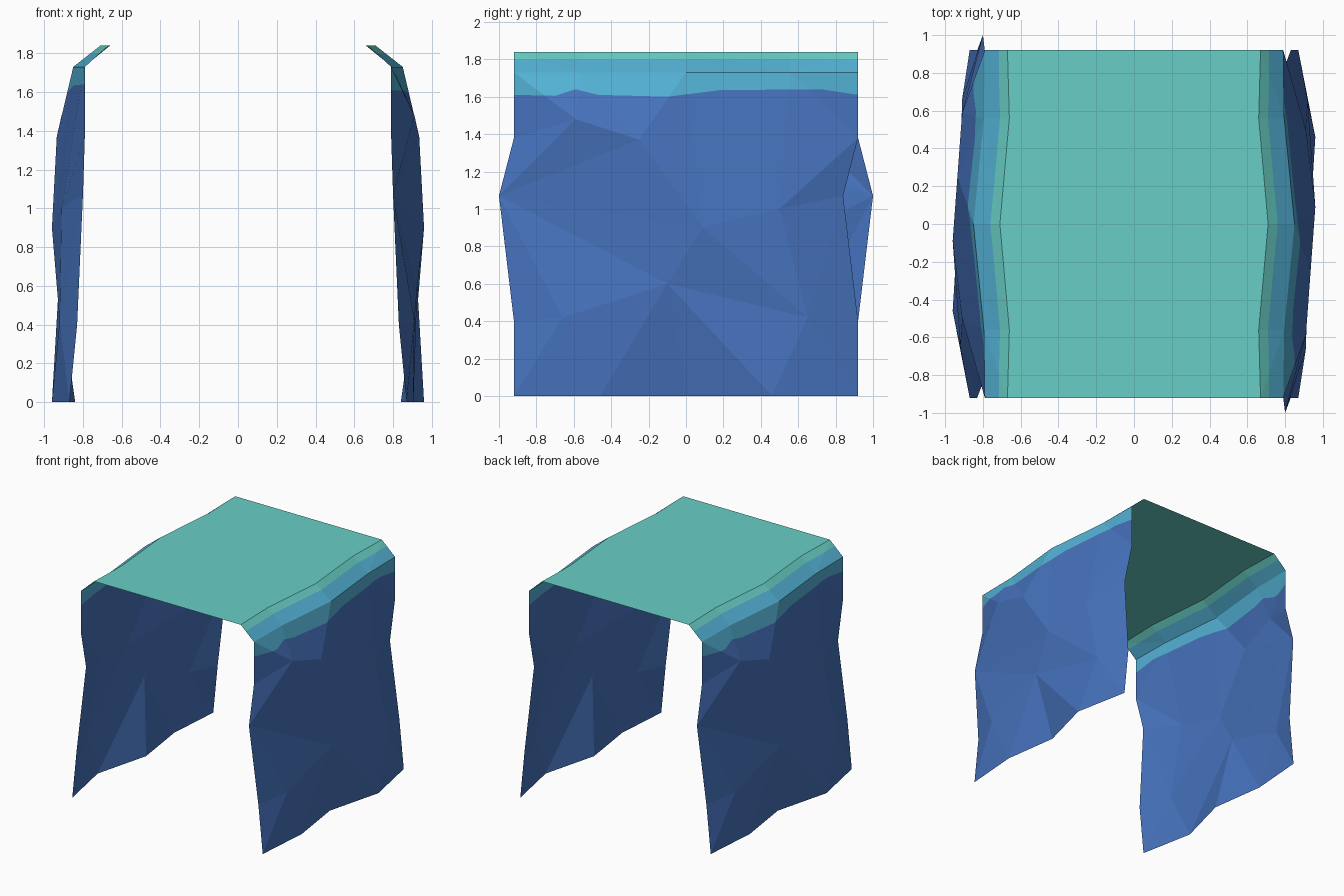
import bpy, bmesh, math
from mathutils import Vector, Matrix

if "Cube" in bpy.data.objects:
    bpy.data.objects.remove(bpy.data.objects["Cube"])


def material(name, srgb):
    m = bpy.data.materials.new(name)
    lin = [((c / 255 + 0.055) / 1.055) ** 2.4 for c in srgb]
    m.diffuse_color = (*lin, 1)
    m.use_nodes = True
    m.node_tree.nodes["Principled BSDF"].inputs["Base Color"].default_value = m.diffuse_color
    return m


MATS = [material("rock_blue", (70, 114, 188)),
        material("edge_light_blue", (83, 177, 213)),
        material("top_teal", (104, 207, 198))]

# Key points of one faceted cliff sheet (x, y, z)
LEDGE_Z, TOP_Z = 1.73, 1.84
P = {
    # front rim, back rim and foot
    "f0": (.87, -.92, 0), "f1": (.83, -.92, .40), "f2": (.80, -1, 1.07), "f3": (.79, -.92, 1.38),
    "b0": (.87, .92, 0), "b1": (.83, .92, .40), "b2": (.80, .84, 1.07), "b3": (.79, .92, 1.38),
    "g1": (.905, -.46, 0), "g2": (.84, 0, 0), "g3": (.96, .46, 0),
    # bulging rock points
    "p": (.96, .09, .90), "q": (.935, -.25, 1.37), "r": (.91, -.59, 1.48), "s": (.925, -.10, .60),
    "t": (.92, .65, .42), "u": (.91, -.66, .42), "v": (.91, .50, 1.0),
}
# Ledge row and top row run along the sheet
ROW_Y = (-.92, -.56, 0, .56, .92)
LEDGE_X = (.79, .795, .85, .795, .79)
TOP_X = (.67, .66, .71, .66, .67)
for i, y in enumerate(ROW_Y):
    P[f"l{i}"] = (LEDGE_X[i], y, LEDGE_Z)
    P[f"t{i}"] = (TOP_X[i], y, TOP_Z)

FACETS = [
    "f0 f1 u g1", "f1 f2 u", "f2 s u", "f2 p s", "u s g2 g1",          # lower front
    "f2 f3 r", "f2 r q", "f2 q p", "f3 l0 l1 r", "r l1 q", "q l1 l2",  # upper front
    "q l2 p", "p l2 v", "l2 l3 v", "v l3 b3", "l3 l4 b3", "v b3 b2",   # upper back
    "s p t", "p v t", "s t g3 g2", "v b2 t", "t b2 b1", "t b1 b0 g3",  # lower back
] + [f"l{i} t{i} t{i+1} l{i+1}" for i in range(4)]                     # sloped rim

# Lower border of the light blue band (y, z)
WAVE = [(-.92, 1.61), (-.70, 1.605), (-.59, 1.64), (-.47, 1.61), (-.1, 1.60),
        (.18, 1.635), (.72, 1.64), (.92, 1.61)]


def cut(bm, faces, co, no):
    geom = list({e for f in faces for part in (f.verts, f.edges) for e in part}) + list(faces)
    bmesh.ops.bisect_plane(bm, geom=geom, dist=1e-5, plane_co=co, plane_no=no)


def border(y):
    for (y0, z0), (y1, z1) in zip(WAVE, WAVE[1:]):
        if y <= y1:
            break
    return z0 + (z1 - z0) * (y - y0) / (y1 - y0)


def finish(bm, name):
    me = bpy.data.meshes.new(name)
    bm.to_mesh(me)
    bm.free()
    for m in MATS:
        me.materials.append(m)
    ob = bpy.data.objects.new(name, me)
    bpy.context.collection.objects.link(ob)
    return ob


def cliff_wall(name):
    bm = bmesh.new()
    v = {k: bm.verts.new(c) for k, c in P.items()}
    for f in FACETS:
        bm.faces.new([v[k] for k in f.split()])
    bmesh.ops.triangulate(bm, faces=bm.faces[:])
    # cut the colour borders into the facets
    cut(bm, bm.faces[:], (0, 0, 1.80), (0, 0, 1))
    for y, _ in WAVE[1:-1]:
        upper = [f for f in bm.faces if max(w.co.z for w in f.verts) > 1.5]
        cut(bm, upper, (0, y, 0), (0, 1, 0))
    for (y0, z0), (y1, z1) in zip(WAVE, WAVE[1:]):
        strip = [f for f in bm.faces if y0 < f.calc_center_median().y < y1
                 and 1.5 < max(w.co.z for w in f.verts) < 1.75]
        cut(bm, strip, (0, y0, z0), (0, z0 - z1, y1 - y0))
    bm.normal_update()
    for f in bm.faces:
        c = f.calc_center_median()
        if f.normal.dot(c - Vector((0, c.y, .9))) < 0:
            f.normal_flip()
        f.material_index = 2 if c.z > 1.80 else 1 if c.z > border(c.y) else 0
    return finish(bm, name)


# Two cliff walls, the second turned half way round
cliff_wall("right_cliff_wall")
left = cliff_wall("left_cliff_wall")
left.data.transform(Matrix.Rotation(math.pi, 4, "Z"))

# Flat ground sheet on top
bm = bmesh.new()
right_edge = [(x, y, TOP_Z) for x, y in zip(TOP_X, ROW_Y)]
left_edge = [(-x, -y, TOP_Z) for x, y in zip(TOP_X, ROW_Y)]
top = bm.faces.new([bm.verts.new(c) for c in right_edge + left_edge])
top.material_index = 2
finish(bm, "flat_top")
